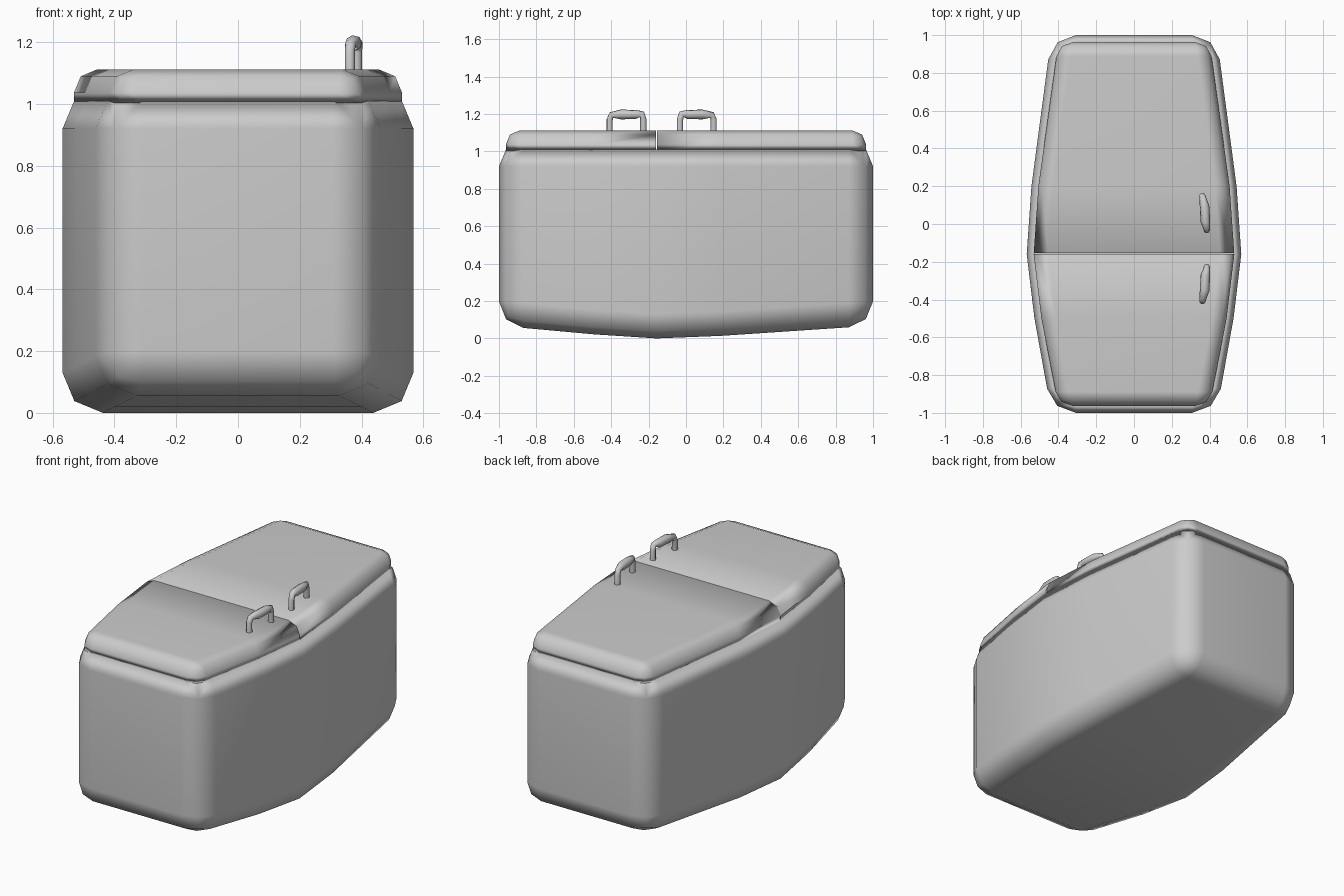
import bpy, bmesh

if "Cube" in bpy.data.objects:
    bpy.data.objects.remove(bpy.data.objects["Cube"])

# (y, half width, bottom z) along the bowed cabinet
STATIONS = [(-1, .437, .068), (-.5, .527, .022), (-.16, .568, 0), (.2, .543, .014), (1, .437, .068)]
SPLIT = -.157


def shell(name, inset, bottom, top, bevel, cuts):
    """Loft rectangles along y, round the outer edges, then slice with (point, outward normal) planes."""
    bm = bmesh.new()
    rings = []
    for y, w, z in STATIONS:
        y *= 1 - inset if abs(y) == 1 else 1
        w -= inset
        z = z if bottom is None else bottom
        rings.append([bm.verts.new(p) for p in ((-w, y, z), (w, y, z), (w, y, top), (-w, y, top))])
    for a, b in zip(rings, rings[1:]):
        for i in range(4):
            j = (i + 1) % 4
            bm.faces.new((a[i], a[j], b[j], b[i]))
    bm.faces.new(rings[0])
    bm.faces.new(rings[-1])
    bmesh.ops.recalc_face_normals(bm, faces=bm.faces)
    bm.normal_update()
    edges = [e for e in bm.edges if e.calc_face_angle() > .8]
    bmesh.ops.bevel(bm, geom=edges, offset=bevel, segments=2, profile=.5, affect='EDGES', clamp_overlap=True)
    for co, no in cuts:
        r = bmesh.ops.bisect_plane(bm, geom=bm.verts[:] + bm.edges[:] + bm.faces[:],
                                   plane_co=co, plane_no=no, clear_outer=True)
        bmesh.ops.holes_fill(bm, edges=[g for g in r['geom_cut'] if isinstance(g, bmesh.types.BMEdge)])
    bmesh.ops.recalc_face_normals(bm, faces=bm.faces)
    for f in bm.faces:
        f.smooth = True
    me = bpy.data.meshes.new(name)
    bm.to_mesh(me)
    bm.free()
    ob = bpy.data.objects.new(name, me)
    bpy.context.collection.objects.link(ob)
    m = ob.modifiers.new("Even shading", 'WEIGHTED_NORMAL')
    m.keep_sharp = True
    return ob


# cabinet
shell("cabinet", 0, None, 1.05, .13, [((0, 0, 1.01), (0, 0, 1))])

# two doors sharing one rounded outline, parted by a thin gap
for name, s in (("small_door", 1), ("large_door", -1)):
    shell(name, .037, .7, 1.112, .075,
          [((0, 0, 1.003), (0, 0, -1)), ((0, SPLIT - s * .003, 0), (0, s, 0))])

# handles: (x, distance from mirror line, z, radius)
PATH = [(.385, .098, 1.09, .017), (.385, .098, 1.17, .017), (.385, .106, 1.198, .018),
        (.378, .14, 1.197, .025), (.374, .22, 1.197, .026), (.364, .268, 1.194, .018),
        (.362, .278, 1.17, .017), (.362, .278, 1.09, .017)]
for name, s in (("small_door_handle", -1), ("large_door_handle", 1)):
    cu = bpy.data.curves.new(name, 'CURVE')
    cu.dimensions = '3D'
    cu.bevel_depth = 1
    cu.bevel_resolution = 2
    cu.use_fill_caps = True
    sp = cu.splines.new('POLY')
    sp.points.add(len(PATH) - 1)
    for p, (x, d, z, r) in zip(sp.points, PATH):
        p.co = (x, -.13 + s * d, z, 1)
        p.radius = r
    sp.use_smooth = True
    bpy.context.collection.objects.link(bpy.data.objects.new(name, cu))
